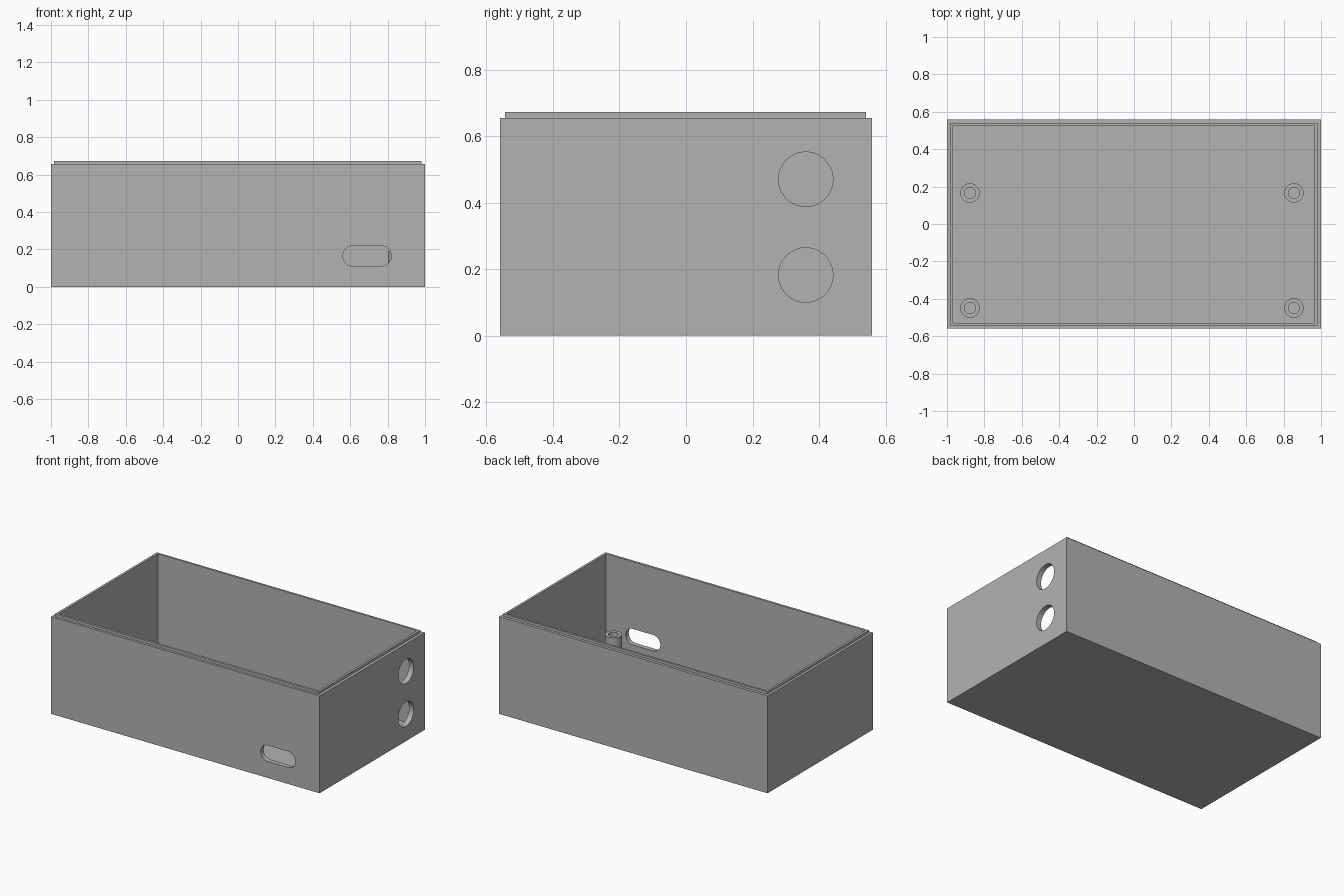
import bpy
import bmesh
from math import cos, sin, pi, radians

cube = bpy.data.objects.get("Cube")
if cube:
    bpy.data.objects.remove(cube, do_unlink=True)

FLOOR = 0.032      # floor thickness
SHOULDER = 0.655   # top of the outer wall
RIM = 0.672        # top of the raised lip
BOSS_TOP = 0.19

grey = bpy.data.materials.new("plain grey")
grey.use_nodes = True
colour = (0.45, 0.45, 0.45, 1)
grey.diffuse_color = colour
grey.node_tree.nodes["Principled BSDF"].inputs["Base Color"].default_value = colour


def loft(name, rings, cap_start=True, cap_end=True):
    """Join successive closed rings of points into one skin."""
    bm = bmesh.new()
    loops = [[bm.verts.new(p) for p in ring] for ring in rings]
    for a, b in zip(loops, loops[1:]):
        n = len(a)
        for i in range(n):
            j = (i + 1) % n
            bm.faces.new((a[i], a[j], b[j], b[i]))
    if cap_start:
        bm.faces.new(loops[0][::-1])
    if cap_end:
        bm.faces.new(loops[-1])
    bmesh.ops.recalc_face_normals(bm, faces=bm.faces)
    mesh = bpy.data.meshes.new(name)
    bm.to_mesh(mesh)
    bm.free()
    mesh.materials.append(grey)
    obj = bpy.data.objects.new(name, mesh)
    bpy.context.collection.objects.link(obj)
    return obj


def rectangle(x0, x1, y0, y1, z):
    return [(x0, y0, z), (x1, y0, z), (x1, y1, z), (x0, y1, z)]


def circle(x, y, r, z, n=48):
    return [(x + r * cos(2 * pi * i / n), y + r * sin(2 * pi * i / n), z) for i in range(n)]


def select_only(obj):
    bpy.ops.object.select_all(action="DESELECT")
    obj.select_set(True)
    bpy.context.view_layer.objects.active = obj


def cut(target, cutter):
    cutter.hide_render = True
    mod = target.modifiers.new("opening", "BOOLEAN")
    mod.operation = "DIFFERENCE"
    mod.solver = "EXACT"
    mod.object = cutter
    select_only(target)
    bpy.ops.object.modifier_apply(modifier=mod.name)
    bpy.data.objects.remove(cutter, do_unlink=True)


# Open box with a stepped lip around the rim
outer = (-1, 1, -0.56, 0.56)
lip = (-0.983, 0.981, -0.544, 0.541)
inner = (-0.967, 0.965, -0.528, 0.527)
box = loft("enclosure_box", [
    rectangle(*outer, 0), rectangle(*outer, SHOULDER),
    rectangle(*lip, SHOULDER), rectangle(*lip, RIM),
    rectangle(*inner, RIM), rectangle(*inner, FLOOR)])

# Two round openings in the left (+x) wall
for z in (0.182, 0.47):
    ring = circle(0.36, z, 0.082, 0, 64)
    cut(box, loft("round_cutter", [[(x, a, b) for a, b, _ in ring] for x in (0.9, 1.1)]))

# Rounded slot in the front wall
r, z_mid, n = 0.054, 0.165, 24
profile = []
for centre, start in ((0.765, -pi / 2), (0.615, pi / 2)):
    for i in range(n + 1):
        t = start + pi * i / n
        profile.append((centre + r * cos(t), z_mid + r * sin(t)))
cut(box, loft("slot_cutter", [[(x, y, z) for x, z in profile] for y in (-0.65, -0.48)]))

# Four hollow screw bosses on the floor
parts = [box]
for side, x in (("left", 0.855), ("right", -0.877)):
    for end, y in (("front", -0.449), ("back", 0.166)):
        parts.append(loft(f"{end}_{side}_screw_boss", [
            circle(x, y, 0.052, FLOOR), circle(x, y, 0.052, BOSS_TOP),
            circle(x, y, 0.03, BOSS_TOP), circle(x, y, 0.03, FLOOR + 0.002)],
            cap_start=False))

for part in parts:
    select_only(part)
    bpy.ops.object.shade_smooth_by_angle(angle=radians(30))
